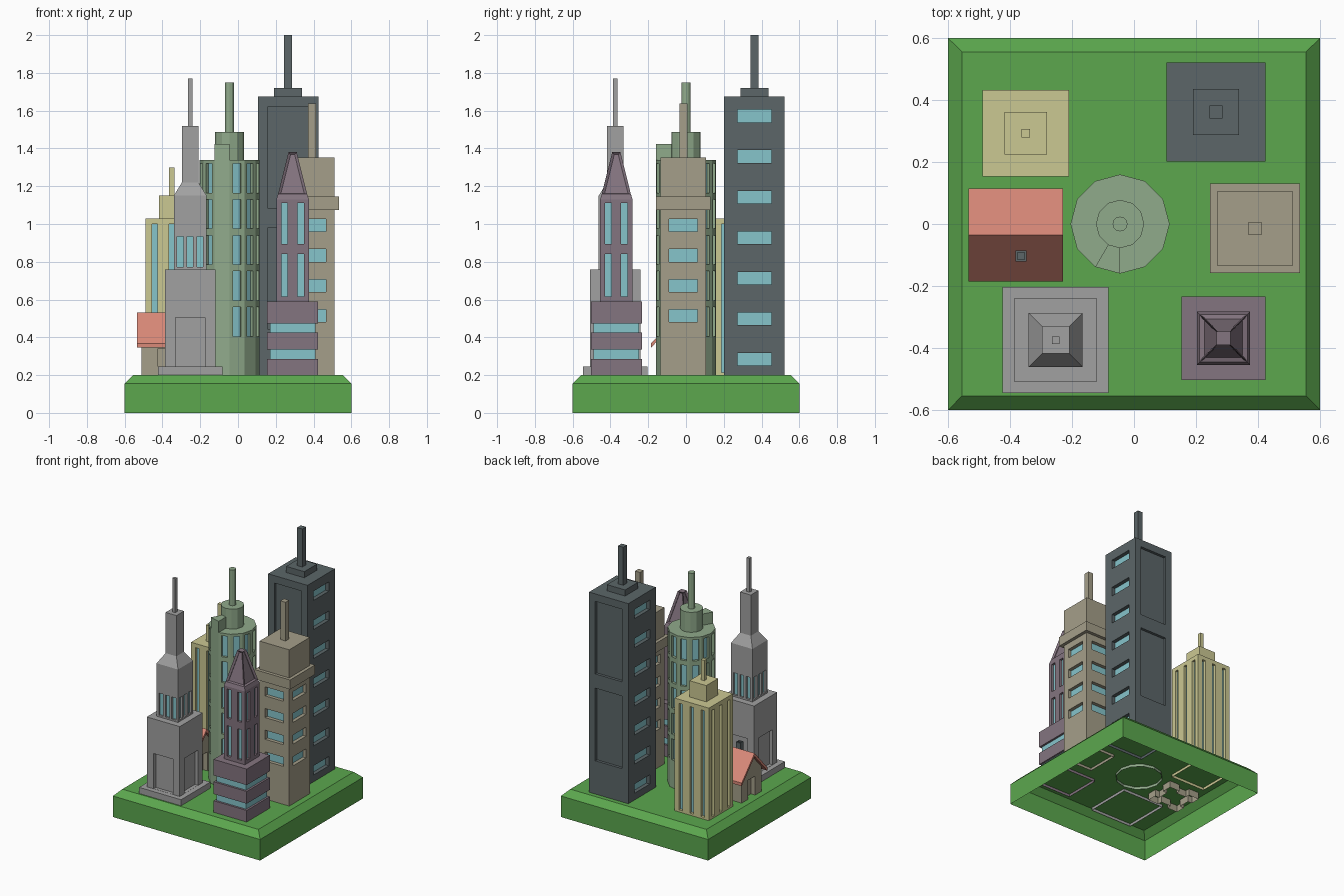
import bpy, bmesh, math
from mathutils import Vector

if "Cube" in bpy.data.objects:
    bpy.data.objects.remove(bpy.data.objects["Cube"])

COLORS = dict(green="5CA64F", slate="5C6668", sand="CAC791", tan="A39D88", grey="A0A0A0",
              plum="83747F", sage="8FA98A", glass="85C3CA", salmon="D98878")
MATS = {}


def material(key):
    if key not in MATS:
        h = COLORS[key]
        m = bpy.data.materials.new(key)
        m.diffuse_color = [(int(h[i:i + 2], 16) / 255) ** 2.2 for i in (0, 2, 4)] + [1]
        m.use_nodes = True
        m.node_tree.nodes["Principled BSDF"].inputs["Base Color"].default_value = m.diffuse_color
        MATS[key] = m
    return MATS[key]


def finish(bm, name, color):
    me = bpy.data.meshes.new(name)
    bm.to_mesh(me)
    bm.free()
    ob = bpy.data.objects.new(name, me)
    bpy.context.collection.objects.link(ob)
    if color:
        me.materials.append(material(color))
    return ob


def loft(name, c, rings, color, n=4):
    """Stepped solid from (half width or radius, z) rings; squares when n is 4."""
    bm = bmesh.new()
    k, off = (math.sqrt(2), math.pi / 4) if n == 4 else (1, 0)
    loops = []
    for r, z in rings:
        loops.append([bm.verts.new((c[0] + r * k * math.cos(off + math.tau * i / n),
                                    c[1] + r * k * math.sin(off + math.tau * i / n), z))
                      for i in range(n)])
    for a, b in zip(loops, loops[1:]):
        for i in range(n):
            j = (i + 1) % n
            bm.faces.new((a[i], a[j], b[j], b[i]))
    bm.faces.new(loops[-1])
    bm.faces.new(loops[0][::-1])
    return finish(bm, name, color)


def prism(name, pts, step, color):
    """Closed polygon of 3D points extruded along a step vector."""
    bm = bmesh.new()
    f = bm.faces.new([bm.verts.new(p) for p in pts])
    ext = bmesh.ops.extrude_face_region(bm, geom=[f], use_keep_orig=True)
    bmesh.ops.translate(bm, vec=step, verts=[v for v in ext["geom"] if isinstance(v, bmesh.types.BMVert)])
    bmesh.ops.recalc_face_normals(bm, faces=bm.faces)
    return finish(bm, name, color)


def recess(ob, c, sides, depth, glass=True):
    """Cut recesses: sides = [(angle in degrees, wall distance, [(u0, u1, z0, z1)])]."""
    cut, pane = bmesh.new(), bmesh.new()
    for deg, dist, rects in sides:
        a = math.radians(deg)
        nrm, tan = Vector((math.cos(a), math.sin(a), 0)), Vector((-math.sin(a), math.cos(a), 0))
        for u0, u1, z0, z1 in rects:
            def quad(bm, d):
                return [bm.verts.new(Vector((c[0], c[1], z)) + nrm * d + tan * u)
                        for u, z in ((u0, z0), (u1, z0), (u1, z1), (u0, z1))]
            q, p = quad(cut, dist - depth), quad(cut, dist + 0.02)
            cut.faces.new(q[::-1])
            cut.faces.new(p)
            for i in range(4):
                j = (i + 1) % 4
                cut.faces.new((q[i], q[j], p[j], p[i]))
            if glass:
                pane.faces.new(quad(pane, dist - depth + 0.002))
    cutter = finish(cut, "cutter", None)
    cutter.hide_render = True
    mod = ob.modifiers.new("cut", "BOOLEAN")
    mod.operation, mod.solver, mod.object = "DIFFERENCE", "EXACT", cutter
    with bpy.context.temp_override(object=ob, active_object=ob):
        bpy.ops.object.modifier_apply(modifier="cut")
    bpy.data.objects.remove(cutter)
    if glass:
        finish(pane, ob.name + "_glass", "glass")
    else:
        pane.free()


def open_bottom(ob, zmax=0.19):
    bm = bmesh.new()
    bm.from_mesh(ob.data)
    low = [f for f in bm.faces if all(v.co.z < zmax for v in f.verts)]
    bmesh.ops.delete(bm, geom=low, context="FACES")
    bm.to_mesh(ob.data)
    bm.free()


def four(dist, rects):
    return [(a, dist, rects) for a in (0, 90, 180, 270)]


# Hollow lawn base with chamfered top
base = loft("lawn_base", (0, 0), [(0.6, 0), (0.6, 0.155), (0.555, 0.2)], "green")
open_bottom(base, 0.01)

# Slate tower: windows on the sides, tall panels front and back
c = (0.265, 0.362)
slate = loft("slate_tower", c, [(0.16, 0.18), (0.16, 1.675), (0.074, 1.675), (0.074, 1.72),
                                (0.021, 1.72), (0.021, 2.0)], "slate")
rows = [(-0.09, 0.09, 0.25 + 0.2145 * i, 0.318 + 0.2145 * i) for i in range(7)]
recess(slate, c, [(0, 0.16, rows), (180, 0.16, rows)], 0.03)
panels = [(-0.11, 0.11, 0.445, 0.98), (-0.11, 0.11, 1.085, 1.62)]
recess(slate, c, [(90, 0.16, panels), (270, 0.16, panels)], 0.02, False)

# Sand tower with full-height slots
c = (-0.35, 0.293)
sand = loft("sand_tower", c, [(0.14, 0.18), (0.14, 1.03), (0.069, 1.03), (0.069, 1.15),
                              (0.014, 1.15), (0.014, 1.3)], "sand")
recess(sand, c, four(0.14, [(u - 0.014, u + 0.014, 0.215, 1.0) for u in (-0.09, 0, 0.09)]), 0.022)

# Sage twelve-sided tower with a raised wedge
c = (-0.045, 0)
sage = loft("sage_tower", c, [(0.16, 0.18), (0.16, 1.34), (0.078, 1.34), (0.078, 1.487),
                              (0.024, 1.487), (0.024, 1.75)], "sage", 12)
rows = [(-0.022, 0.022, 0.405 + 0.19 * i, 0.56 + 0.19 * i) for i in range(5)]
recess(sage, c, [(a, 0.16 * math.cos(math.pi / 12), rows) for a in range(15, 360, 30) if a != 255], 0.02)
wedge = [(c[0] + r * math.cos(math.radians(a)), r * math.sin(math.radians(a)), 1.335)
         for r, a in ((0.076, 240), (0.16, 240), (0.16, 270), (0.076, 270))]
prism("sage_wedge", wedge, (0, 0, 0.088), "sage")

# Tan tower with a projecting cornice
c = (0.391, -0.014)
tan_tower = loft("tan_tower", c, [(0.121, 0.18), (0.121, 1.075), (0.145, 1.075), (0.145, 1.145),
                                  (0.121, 1.145), (0.121, 1.352), (0.021, 1.352), (0.021, 1.637)], "tan")
recess(tan_tower, c, four(0.121, [(-0.075, 0.075, 0.48 + 0.16 * i, 0.547 + 0.16 * i) for i in range(4)]), 0.028)

# Plum tower: banded podium, shaft and panelled roof
c = (0.289, -0.369)
core = loft("podium_glass", c, [(0.12, 0.21), (0.12, 0.55)], "glass")
for i, (z0, z1) in enumerate(((0.18, 0.285), (0.335, 0.425), (0.472, 0.59))):
    slab = loft(f"podium_floor_{i + 1}", c, [(0.135, z0), (0.135, z1)], "plum")
    open_bottom(slab) if i else None
    plum_low = slab if i == 0 else plum_low
plum = loft("plum_tower", c, [(0.086, 0.57), (0.086, 1.13), (0.077, 1.158), (0.022, 1.38)], "plum")
wins = [(s - 0.017, s + 0.017, z0, z1) for s in (-0.043, 0.043) for z0, z1 in ((0.615, 0.84), (0.895, 1.11))]
recess(plum, c, four(0.086, wins), 0.02)
bm = bmesh.new()
bm.from_mesh(plum.data)
bm.normal_update()
roof_faces = [f for f in bm.faces if 1.2 < f.calc_center_median().z < 1.34 and f.normal.z < 0.9]
bmesh.ops.inset_individual(bm, faces=roof_faces, thickness=0.013, depth=-0.014)
bm.to_mesh(plum.data)
bm.free()

# Grey setback tower with portals and spire
c = (-0.253, -0.375)
grey = loft("grey_tower", c, [(0.171, 0.18), (0.171, 0.245), (0.134, 0.245), (0.134, 0.76),
                              (0.087, 0.76), (0.087, 1.15), (0.044, 1.22), (0.044, 1.52),
                              (0.012, 1.52), (0.012, 1.77)], "grey")
recess(grey, c, four(0.134, [(-0.078, 0.078, 0.246, 0.505)]), 0.025, False)
recess(grey, c, four(0.087, [(-0.069, -0.036, 0.772, 0.935), (-0.016, 0.016, 0.772, 0.935),
                             (0.036, 0.069, 0.772, 0.935)]), 0.016)

# Small gabled house with recessed doorways
c = (-0.3825, -0.035)
gable = [(-0.51, c[1] + y, z) for y, z in ((-0.115, 0.15), (0.115, 0.15), (0.115, 0.385),
                                           (0, 0.512), (-0.115, 0.385))]
house = prism("house_walls", gable, (0.255, 0, 0), "tan")
door = [(-0.042, 0.042, 0.1, 0.34)]
recess(house, c, [(0, 0.1275, door), (180, 0.1275, door), (90, 0.115, door), (270, 0.115, door)], 0.035, False)
chevron = [(-0.535, c[1] + y, z) for y, z in ((-0.15, 0.345), (-0.15, 0.368), (0, 0.531),
                                              (0.15, 0.368), (0.15, 0.345), (0, 0.507))]
prism("house_roof", chevron, (0.305, 0, 0), "salmon")
loft("chimney", (-0.365, -0.103), [(0.018, 0.41), (0.018, 0.545), (0.011, 0.545), (0.011, 0.52)], "slate")

# Hollow undersides, seen through the open base
for ob in (slate, sand, sage, tan_tower, plum_low, grey, house):
    open_bottom(ob)
